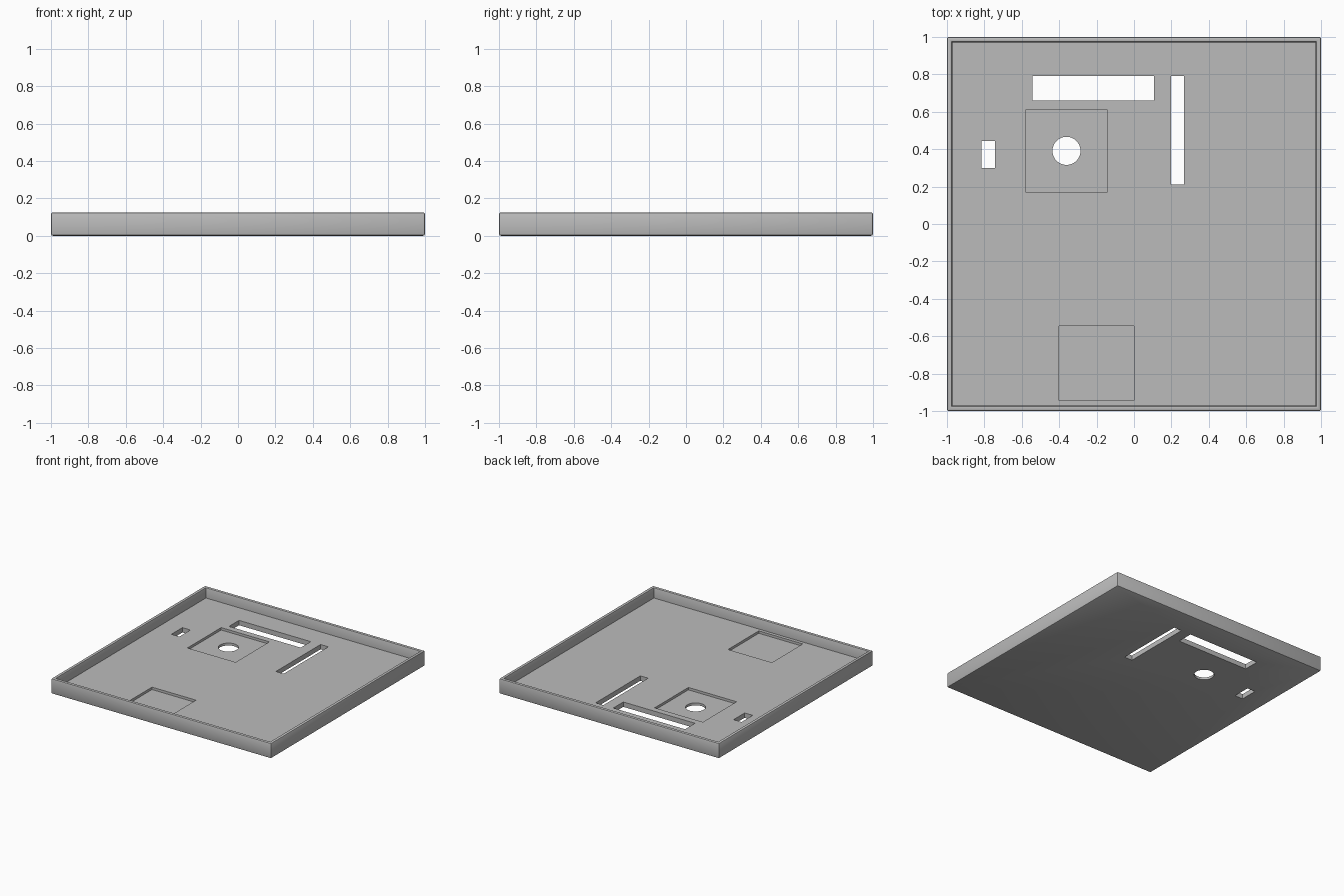
import bpy
import bmesh

HEIGHT, FLOOR, WALL, EDGE, RECESS = 0.125, 0.04, 0.04, 0.01, 0.02

if "Cube" in bpy.data.objects:
    bpy.data.objects.remove(bpy.data.objects["Cube"])

grey = bpy.data.materials.new("plain grey")
grey.use_nodes = True
colour = (0.5, 0.5, 0.5, 1)
grey.diffuse_color = colour
grey.node_tree.nodes["Principled BSDF"].inputs["Base Color"].default_value = colour


def add_object(name, bm):
    mesh = bpy.data.meshes.new(name)
    bm.to_mesh(mesh)
    bm.free()
    mesh.materials.append(grey)
    obj = bpy.data.objects.new(name, mesh)
    bpy.context.collection.objects.link(obj)
    return obj


def box_bmesh(x0, x1, y0, y1, z0, z1):
    bm = bmesh.new()
    bmesh.ops.create_cube(bm, size=1)
    for v in bm.verts:
        v.co.x = x1 if v.co.x > 0 else x0
        v.co.y = y1 if v.co.y > 0 else y0
        v.co.z = z1 if v.co.z > 0 else z0
    return bm


def cut(target, cutter):
    cutter.hide_render = True
    mod = target.modifiers.new("cut", "BOOLEAN")
    mod.operation, mod.solver, mod.object = "DIFFERENCE", "EXACT", cutter
    bpy.context.view_layer.objects.active = target
    bpy.ops.object.modifier_apply(modifier=mod.name)
    bpy.data.objects.remove(cutter)


# Tray: a slab with its top inset and pushed down to the floor
bm = box_bmesh(-1, 1, -1, 1, 0, HEIGHT)
outer_edges = list(bm.edges)
top = max(bm.faces, key=lambda f: f.calc_center_median().z)
bmesh.ops.inset_region(bm, faces=[top], thickness=WALL)
rim_edges = list(top.edges)
new = bmesh.ops.extrude_face_region(bm, geom=[top])["geom"]
for v in (g for g in new if isinstance(g, bmesh.types.BMVert)):
    v.co.z = FLOOR
if top.is_valid and top.calc_center_median().z > FLOOR + EDGE:
    bmesh.ops.delete(bm, geom=[top], context="FACES_ONLY")

# Softened outer edges and inner rim
bevel_edges = [e for e in set(outer_edges + rim_edges) if e.is_valid]
bmesh.ops.bevel(bm, geom=bevel_edges, offset=EDGE, offset_type="OFFSET",
                segments=2, profile=0.5, affect="EDGES")
bmesh.ops.recalc_face_normals(bm, faces=bm.faces)
tray = add_object("tray", bm)

# Shallow square pockets in the floor
for x0, x1, y0, y1 in ((-0.58, -0.142, 0.172, 0.61), (-0.4, 0, -0.945, -0.545)):
    cut(tray, add_object("pocket_cutter", box_bmesh(x0, x1, y0, y1, FLOOR - RECESS, HEIGHT)))

# Slots through the floor
for x0, x1, y0, y1 in ((-0.544, 0.108, 0.66, 0.79), (0.197, 0.268, 0.21, 0.79),
                       (-0.816, -0.743, 0.3, 0.444)):
    cut(tray, add_object("slot_cutter", box_bmesh(x0, x1, y0, y1, -HEIGHT, HEIGHT)))

# Round hole in the middle of the first pocket
bm = bmesh.new()
bmesh.ops.create_cone(bm, cap_ends=True, segments=48, radius1=0.075, radius2=0.075, depth=1)
bmesh.ops.translate(bm, verts=bm.verts, vec=(-0.361, 0.391, 0))
cut(tray, add_object("hole_cutter", bm))

# Smooth shading with crisp edges
bpy.ops.object.select_all(action="DESELECT")
tray.select_set(True)
bpy.context.view_layer.objects.active = tray
bpy.ops.object.shade_smooth_by_angle(angle=0.52)
